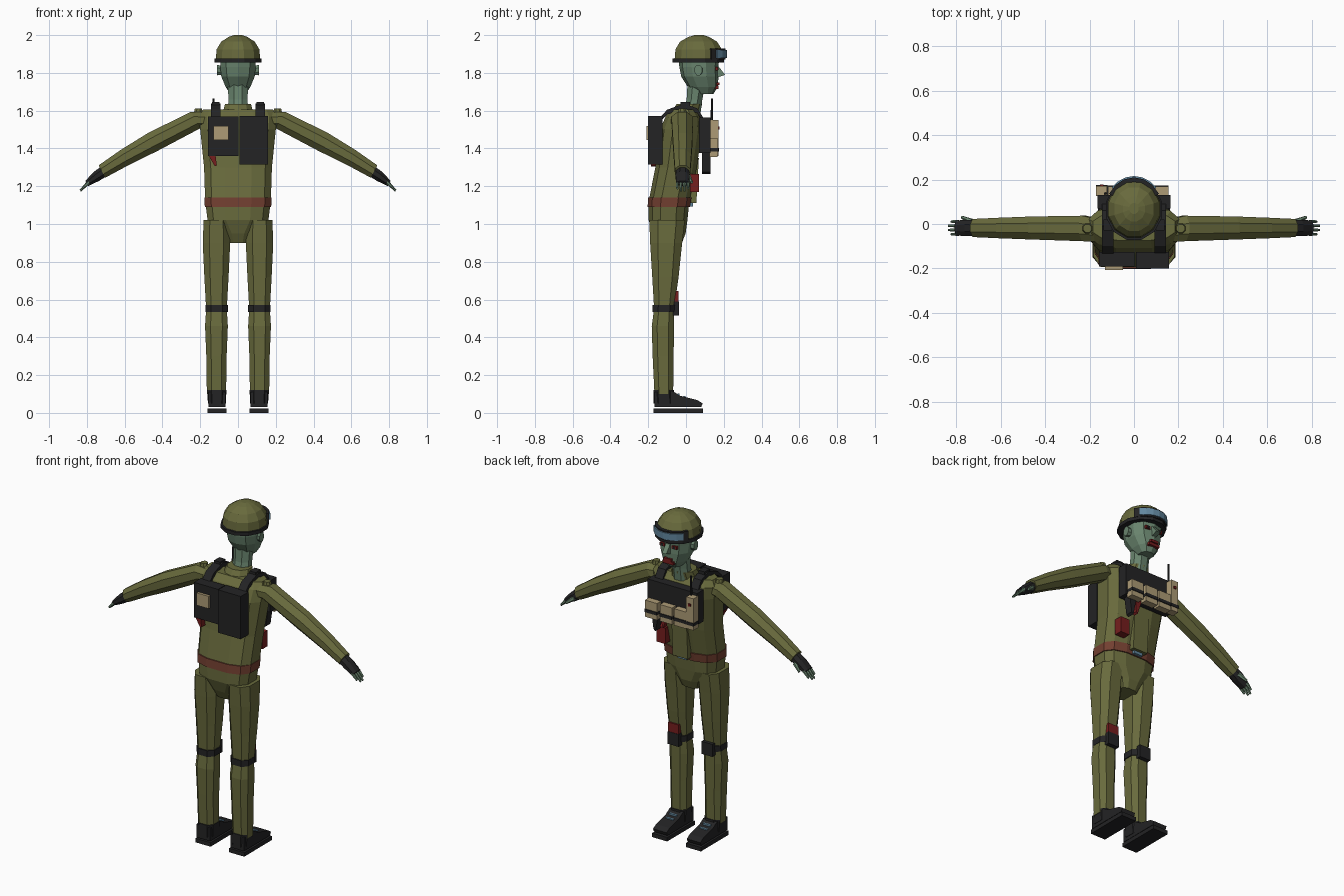
import bpy, bmesh
from math import cos, sin, pi, radians
from mathutils import Vector

cube = bpy.data.objects.get("Cube")
if cube:
    bpy.data.objects.remove(cube)


def material(name, r, g, b):
    m = bpy.data.materials.new(name)
    m.use_nodes = True
    m.diffuse_color = (r, g, b, 1)
    m.node_tree.nodes["Principled BSDF"].inputs["Base Color"].default_value = (r, g, b, 1)
    return m


OLIVE = material("olive cloth", .14, .145, .046)
DARK = material("black gear", .017, .017, .018)
SKIN = material("pale green skin", .14, .23, .155)
TAN = material("tan canvas", .42, .33, .18)
RED = material("dark red", .18, .013, .013)
BELT = material("brown red leather", .17, .05, .03)
BLUE = material("blue glass", .12, .24, .34)


def finish(name, bm, mat):
    bmesh.ops.recalc_face_normals(bm, faces=bm.faces)
    me = bpy.data.meshes.new(name)
    bm.to_mesh(me)
    bm.free()
    me.materials.append(mat)
    ob = bpy.data.objects.new(name, me)
    bpy.context.collection.objects.link(ob)
    return ob


def loft(name, rings, mat, n=8, u=(1, 0, 0), v=(0, 1, 0), square=1.0):
    """Skin rounded rings given as (centre, radius along u, radius along v)."""
    bm, u, v, loops = bmesh.new(), Vector(u), Vector(v), []
    for c, ru, rv in rings:
        loop = []
        for i in range(n):
            a = 2 * pi * (i + .5) / n
            ca, sa = cos(a), sin(a)
            p = u * ru * abs(ca) ** square * (1 if ca > 0 else -1)
            p += v * rv * abs(sa) ** square * (1 if sa > 0 else -1)
            loop.append(bm.verts.new(Vector(c) + p))
        loops.append(loop)
    for a, b in zip(loops, loops[1:]):
        for i in range(n):
            j = (i + 1) % n
            bm.faces.new((a[i], a[j], b[j], b[i]))
    bm.faces.new(loops[0])
    bm.faces.new(loops[-1])
    return finish(name, bm, mat)


def stack(name, rows, mat, x=0, **kw):
    """Upright loft from rows of (z, back y, front y, half width)."""
    return loft(name, [((x, (a + b) / 2, z), w, (b - a) / 2) for z, a, b, w in rows], mat, **kw)


def prism(name, pts, axis, lo, hi, mat):
    """Extrude a flat outline along one axis."""
    place = {"x": lambda a, b, t: (t, a, b), "y": lambda a, b, t: (a, t, b),
             "z": lambda a, b, t: (a, b, t)}[axis]
    bm = bmesh.new()
    ends = [[bm.verts.new(place(a, b, t)) for a, b in pts] for t in (lo, hi)]
    for e in ends:
        bm.faces.new(e)
    for i in range(len(pts)):
        j = (i + 1) % len(pts)
        bm.faces.new((ends[0][i], ends[0][j], ends[1][j], ends[1][i]))
    return finish(name, bm, mat)


def box(name, x, y, z, mat):
    return prism(name, [(x[0], y[0]), (x[1], y[0]), (x[1], y[1]), (x[0], y[1])], "z", *z, mat)


def arc_band(name, half_angle, rx, ry, depth, z, mat):
    """Curved plate around the front of the helmet."""
    angles = [radians(90 - half_angle + half_angle * i / 3) for i in range(7)]
    pts = [(rx * cos(a), .07 + ry * sin(a)) for a in angles]
    pts += [((rx - depth) * cos(a), .07 + (ry - depth) * sin(a)) for a in reversed(angles)]
    prism(name, pts, "z", *z, mat)


# Torso, collar, belt
stack("jacket", [(.9, -.15, -.02, .062), (.95, -.175, 0, .085), (1.02, -.2, .01, .165),
                 (1.12, -.2, .02, .178), (1.3, -.165, .06, .184), (1.5, -.14, .088, .205),
                 (1.57, -.11, .08, .21), (1.605, -.075, .05, .19)], OLIVE, n=12, square=.7)
stack("collar", [(1.59, -.08, .075, .085), (1.635, -.05, .085, .072)], OLIVE, n=10)
stack("belt", [(1.09, -.206, .024, .18), (1.14, -.203, .032, .182)], BELT, n=12, square=.7)
box("belt_buckle", (-.03, .03), (.02, .038), (1.093, 1.137), BLUE)
prism("jacket_placket", [(0, 1.11), (.055, 1.11), (.068, 1.35), (0, 1.35)], "x", -.05, .05, OLIVE)

# Neck and head
stack("neck", [(1.58, -.02, .08, .058), (1.66, 0, .09, .055), (1.76, .005, .11, .058)], SKIN)
stack("head", [(1.688, .055, .145, .042), (1.725, .01, .168, .068), (1.78, -.025, .172, .092),
               (1.83, -.035, .17, .098), (1.88, -.04, .178, .098)], SKIN, n=10, square=.85)
prism("nose", [(.155, 1.84), (.172, 1.835), (.207, 1.79), (.165, 1.775)], "x", -.014, .014, SKIN)
box("mouth", (-.035, .035), (.15, .173), (1.715, 1.732), RED)
box("upper_lip", (-.025, .025), (.15, .178), (1.735, 1.75), RED)
for side, s in (("left", 1), ("right", -1)):
    loft(side + "_ear", [((s * .085, .07, 1.813), .02, .026), ((s * .112, .065, 1.815), .022, .03)],
         SKIN, u=(0, 1, 0), v=(0, 0, 1))
    box(side + "_eye", (s * .04 - .016, s * .04 + .016), (.14, .17), (1.812, 1.83), RED)
    box(side + "_pupil", (s * .04 - .007, s * .04 + .007), (.165, .173), (1.814, 1.828), DARK)

# Helmet and goggles
stack("helmet", [(1.868, -.065, .2, .122), (1.925, -.06, .194, .117), (1.965, -.035, .168, .092),
                 (1.99, .01, .125, .052), (2.0, .045, .095, .022)], OLIVE, n=12)
stack("helmet_rim", [(1.855, -.076, .205, .13), (1.876, -.076, .205, .13)], DARK, n=12)
arc_band("goggle_frame", 62, .127, .14, .02, (1.872, 1.928), DARK)
arc_band("goggle_lens", 50, .13, .146, .012, (1.88, 1.92), BLUE)

# Arms, gloves, fingers
for side, s in (("left", 1), ("right", -1)):
    across = dict(u=(0, 1, 0), v=(s * .48, 0, .88))
    loft(side + "_sleeve", [((s * .15, -.03, 1.55), .055, .05), ((s * .225, -.02, 1.55), .062, .054),
                            ((s * .45, -.018, 1.435), .056, .058), ((s * .6, -.018, 1.352), .05, .049),
                            ((s * .72, -.018, 1.278), .044, .04)], OLIVE, **across)
    loft(side + "_shoulder_cap", [((s * .21, -.02, 1.59), .025, .025), ((s * .21, -.02, 1.611), .02, .02)], OLIVE)
    loft(side + "_glove", [((s * .7, -.018, 1.285), .036, .032), ((s * .75, -.018, 1.252), .04, .03),
                           ((s * .8, -.018, 1.215), .036, .017)], DARK, **across)
    for i in range(4):
        y = -.046 + i * .019
        reach = .012 if i in (1, 2) else 0
        loft(f"{side}_finger_{i + 1}", [((s * .79, y, 1.222), .009, .011),
                                        ((s * (.823 + reach), y, 1.188 - reach), .006, .006)],
             SKIN, n=6, **across)
    loft(side + "_thumb", [((s * .73, .012, 1.255), .013, .014), ((s * .775, .03, 1.22), .008, .008)],
         SKIN, n=6, **across)

# Legs, knee pads, boots
for side, s in (("left", 1), ("right", -1)):
    stack(side + "_trouser_leg", [(.1, -.17, -.065, .054), (.3, -.18, -.062, .057),
                                  (.46, -.185, -.06, .064), (.55, -.172, -.06, .058),
                                  (.72, -.183, -.035, .068), (.9, -.195, -.015, .077),
                                  (1.02, -.2, 0, .072)], OLIVE, x=s * .114, square=.75)
    stack(side + "_knee_band", [(.535, -.18, -.054, .063), (.572, -.18, -.05, .063)],
          DARK, x=s * .112, square=.75)
    box(side + "_knee_pad", (s * .112 - .036, s * .112 + .036), (-.07, -.038), (.515, .59), DARK)
    stack(side + "_boot_cuff", [(.05, -.176, -.055, .05), (.122, -.176, -.06, .054)],
          DARK, x=s * .112, square=.7)
    prism(side + "_boot", [(-.168, .03), (.08, .03), (.088, .05), (.06, .068), (-.03, .09),
                           (-.07, .115), (-.168, .11)], "x", s * .112 - .045, s * .112 + .045, DARK)
    box(side + "_sole", (s * .112 - .05, s * .112 + .05), (-.172, .09), (0, .024), DARK)
    for i in range(2):
        y = -.045 + i * .032
        box(f"{side}_lace_{i + 1}", (s * .112 - .025, s * .112 + .025), (y, y + .01),
            (.07, .103 - i * .013), BLUE)
box("knee_pocket", (.078, .148), (-.07, -.04), (.59, .645), RED)

# Backpack with patch and straps
box("pack_small_panel", (-.158, .002), (-.192, -.125), (1.36, 1.57), DARK)
box("pack_large_panel", (.008, .158), (-.2, -.125), (1.315, 1.572), DARK)
box("pack_patch", (-.13, -.05), (-.208, -.19), (1.446, 1.52), TAN)
prism("pack_tag", [(-.16, 1.37), (-.12, 1.37), (-.112, 1.31), (-.122, 1.305)], "y", -.185, -.15, RED)
path = [(-.15, 1.55), (-.1, 1.605), (-.01, 1.638), (.06, 1.612), (.1, 1.55)]
outline = path + [(y, z - .025) for y, z in reversed(path)]
for side, s in (("left", 1), ("right", -1)):
    prism(side + "_shoulder_strap", outline, "x", s * .118 - .026, s * .118 + .026, DARK)
    box(side + "_strap_buckle", (s * .118 - .02, s * .118 + .02), (-.03, .02), (1.62, 1.645), DARK)

# Chest rig, pouches and radio
box("chest_rig", (-.165, .165), (.07, .13), (1.375, 1.565), DARK)
for i, x in enumerate((.115, .015, -.078)):
    box(f"pouch_{i + 1}", (x - .04, x + .04), (.125, .168), (1.355, 1.455), TAN)
    box(f"pouch_strap_{i + 1}", (x - .041, x + .041), (.125, .173), (1.385, 1.403), DARK)
box("radio", (-.17, -.122), (.125, .172), (1.36, 1.55), TAN)
box("radio_strap", (-.172, -.12), (.125, .175), (1.385, 1.403), DARK)
box("radio_button", (-.152, -.138), (.17, .178), (1.5, 1.515), RED)
loft("radio_antenna", [((-.13, .137, 1.54), .007, .007), ((-.13, .137, 1.665), .005, .005)], DARK, n=6)

# Items hanging on the front
prism("dark_sheath", [(.09, 1.38), (.14, 1.38), (.125, 1.275), (.112, 1.265)], "y", .085, .13, DARK)
prism("red_sheath", [(.04, 1.38), (.085, 1.38), (.08, 1.3), (.07, 1.29)], "y", .085, .115, RED)
box("red_pouch", (.09, .15), (.02, .068), (1.17, 1.265), RED)
